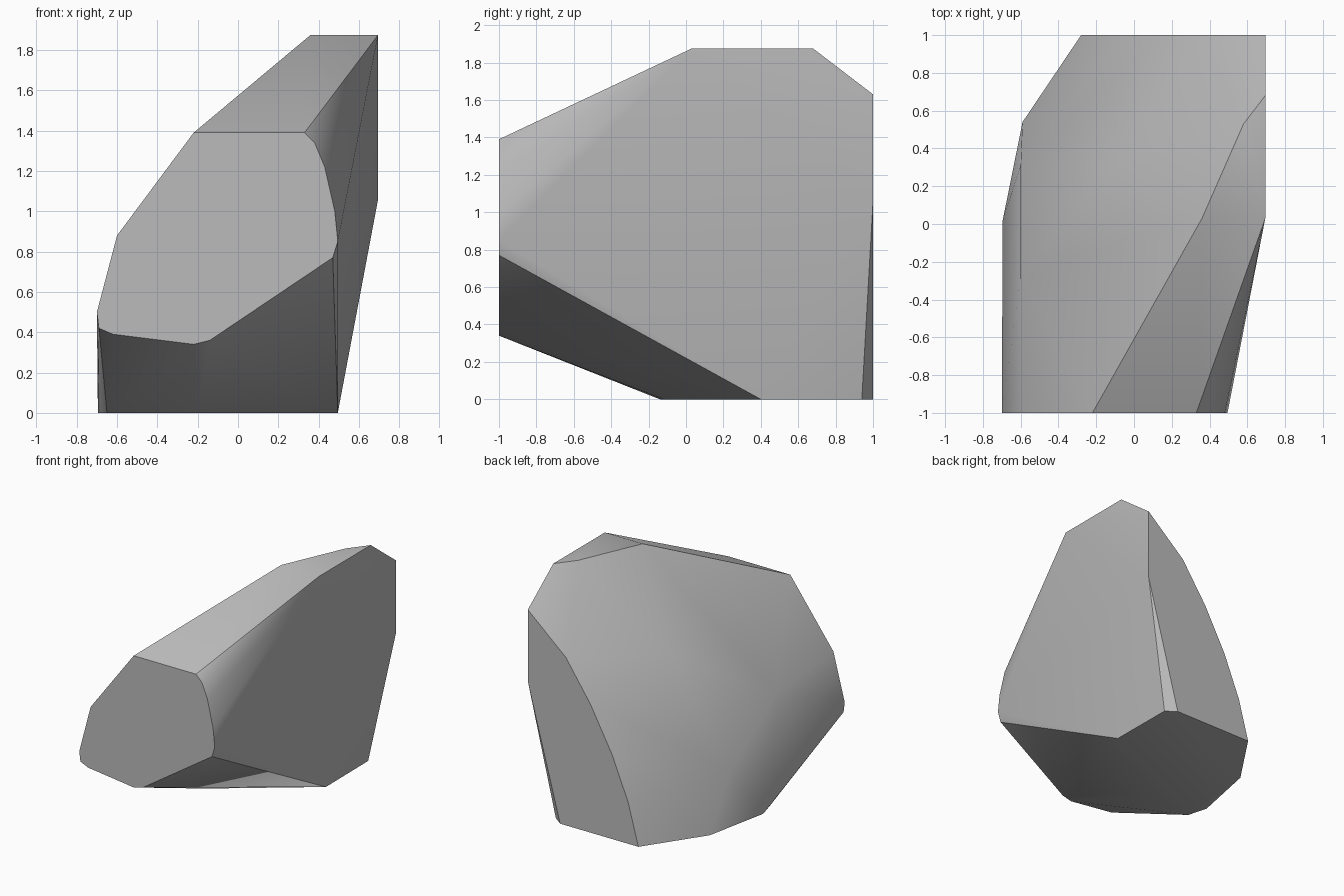
import bpy
import bmesh
from math import radians

default_cube = bpy.data.objects.get("Cube")
if default_cube:
    bpy.data.objects.remove(default_cube, do_unlink=True)

# Stone material
stone = bpy.data.materials.new("stone_grey")
stone.use_nodes = True
grey = (0.5, 0.5, 0.5, 1)
stone.diffuse_color = grey
stone.node_tree.nodes["Principled BSDF"].inputs["Base Color"].default_value = grey

# Flat cut at the front (x, z)
front_cut = [(-.22, 1.39), (.33, 1.39), (.38, 1.34), (.43, 1.22), (.48, 1.0),
             (.495, .85), (.47, .77), (-.14, .36), (-.22, .34), (-.62, .39),
             (-.69, .42), (-.7, .5), (-.6, .88)]

# Flat cut at the back (x, z)
back_cut = [(.695, 1.63), (.695, 1.06), (.41, 0), (-.28, 0), (-.19, .33),
            (-.05, .67), (.14, 1.02), (.36, 1.34)]

# Resting face and crown (x, y)
base_cut = [(.49, .94), (.495, .4), (-.2, -.12), (-.65, -.14),
            (-.695, .02), (-.59, .54)]
crown_cut = [(.36, .03), (.695, .03), (.695, .68), (.58, .53)]

# Left shoulder and upper back bulge
shoulder = [(-.6, -.28, .81), (-.6, .31, .42), (-.1, .32, 1.23)]

points = [(x, -1, z) for x, z in front_cut]
points += [(x, 1, z) for x, z in back_cut]
points += [(x, y, 0) for x, y in base_cut]
points += [(x, y, 1.875) for x, y in crown_cut]
points += shoulder

# Wrap the cuts into one faceted boulder
bm = bmesh.new()
for point in points:
    bm.verts.new(point)
hull = bmesh.ops.convex_hull(bm, input=bm.verts[:])
spare = {v for v in hull["geom_interior"] + hull["geom_unused"]
         if isinstance(v, bmesh.types.BMVert)}
bmesh.ops.delete(bm, geom=list(spare), context="VERTS")
bmesh.ops.dissolve_limit(bm, angle_limit=radians(1),
                         verts=bm.verts[:], edges=bm.edges[:])
bmesh.ops.recalc_face_normals(bm, faces=bm.faces[:])

mesh = bpy.data.meshes.new("boulder")
bm.to_mesh(mesh)
bm.free()
mesh.materials.append(stone)
boulder = bpy.data.objects.new("boulder", mesh)
bpy.context.collection.objects.link(boulder)

# Soft shading across shallow facets, crisp cut edges
bpy.ops.object.select_all(action="DESELECT")
boulder.select_set(True)
bpy.context.view_layer.objects.active = boulder
bpy.ops.object.shade_smooth_by_angle(angle=radians(30))
